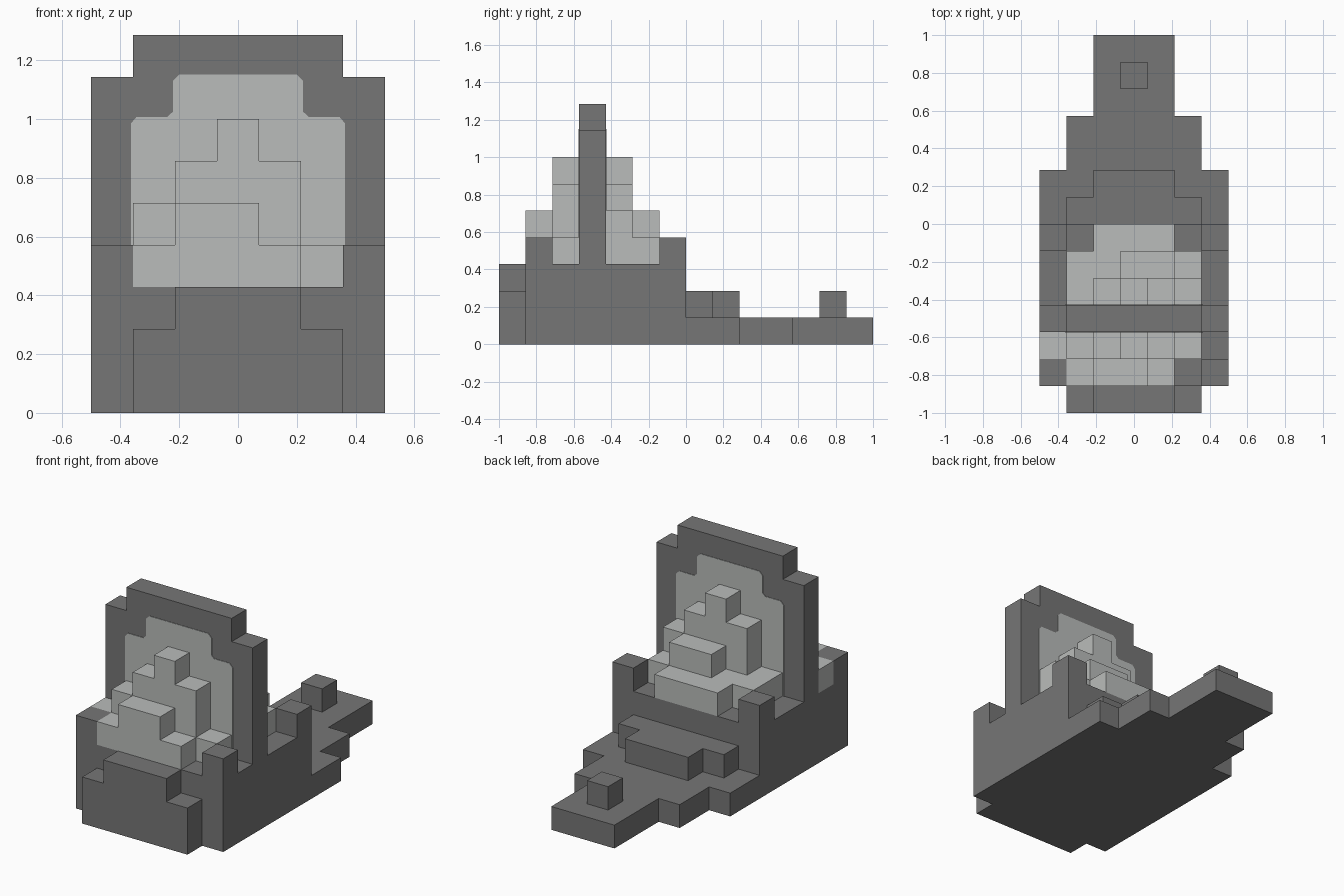
import bpy, bmesh
from mathutils import Vector

old = bpy.data.objects.get("Cube")
if old:
    bpy.data.objects.remove(old, do_unlink=True)

U = 1 / 7                      # one block
ORIGIN = Vector((-3.5, -7, 0))  # block grid corner


def material(name, rgb):
    mat = bpy.data.materials.new(name)
    mat.use_nodes = True
    mat.diffuse_color = (*rgb, 1)
    mat.node_tree.nodes["Principled BSDF"].inputs["Base Color"].default_value = (*rgb, 1)
    return mat


DARK = material("dark grey", (0.18, 0.18, 0.18))
LIGHT = material("light grey", (0.49, 0.505, 0.495))


def finish(name, bm, mat):
    mesh = bpy.data.meshes.new(name)
    bm.to_mesh(mesh)
    bm.free()
    mesh.materials.append(mat)
    obj = bpy.data.objects.new(name, mesh)
    bpy.context.collection.objects.link(obj)
    return obj


def blocks(name, mat, *boxes):
    """Skin a union of block ranges (x0, x1, y0, y1, z0, z1) as one clean solid."""
    cells = {(x, y, z) for a, b, c, d, e, f in boxes
             for x in range(a, b) for y in range(c, d) for z in range(e, f)}
    bm = bmesh.new()
    for cell in cells:
        for axis in range(3):
            for side in (0, 1):
                near = list(cell)
                near[axis] += 2 * side - 1
                if tuple(near) in cells:
                    continue
                u, v = (axis + 1) % 3, (axis + 2) % 3
                ring = []
                for du, dv in ((0, 0), (1, 0), (1, 1), (0, 1)):
                    p = Vector(cell) + ORIGIN
                    p[axis] += side
                    p[u] += du
                    p[v] += dv
                    ring.append(bm.verts.new(p * U))
                bm.faces.new(ring if side else ring[::-1])
    bmesh.ops.remove_doubles(bm, verts=bm.verts, dist=0.001)
    bmesh.ops.dissolve_limit(bm, angle_limit=0.01, verts=bm.verts, edges=bm.edges)
    return finish(name, bm, mat)


# Hull with stepped nose and four raised corner posts
posts = [(x, x + 1, y, y + 1, 3, 4) for x in (0, 6) for y in (1, 6)]
blocks("hull", DARK, (0, 7, 1, 7, 0, 3), (1, 6, 0, 1, 0, 2), (2, 5, 0, 1, 2, 3), *posts)

# Tapering tail with a raised step and a knob
blocks("tail", DARK, (0, 7, 7, 9, 0, 1), (1, 6, 9, 11, 0, 1), (2, 5, 11, 14, 0, 1),
       (1, 6, 7, 8, 1, 2), (2, 5, 8, 9, 1, 2))
blocks("tail_knob", DARK, (3, 4, 12, 13, 1, 2))

# Upright panel across the hull
blocks("upright_panel", DARK, (0, 7, 3, 4, 3, 8), (1, 6, 3, 4, 8, 9))

# Stepped light mounds in front of and behind the panel
blocks("front_mound", LIGHT, (0, 6, 2, 3, 3, 4), (1, 5, 2, 3, 4, 5), (2, 5, 2, 3, 5, 6),
       (3, 4, 2, 3, 6, 7), (1, 5, 1, 2, 3, 4), (2, 4, 1, 2, 4, 5))
blocks("rear_mound", LIGHT, (1, 6, 4, 6, 3, 4), (2, 6, 4, 5, 4, 5), (2, 5, 4, 5, 5, 6),
       (3, 4, 4, 5, 6, 7), (3, 5, 5, 6, 4, 5), (2, 5, 6, 7, 3, 4))

# Light painted patch with clipped corners on both panel faces
half = [(0.365, 3 * U), (0.365, 0.985), (0.345, 1.008), (0.24, 1.008),
        (0.222, 1.025), (0.222, 1.13), (0.2, 1.152)]
outline = half + [(-x, z) for x, z in reversed(half)]
for name, y in (("front_patch", -4 * U - 0.003), ("rear_patch", -3 * U)):
    bm = bmesh.new()
    face = bm.faces.new([bm.verts.new((x, y, z)) for x, z in outline])
    new = bmesh.ops.extrude_face_region(bm, geom=[face])["geom"]
    bmesh.ops.translate(bm, vec=(0, 0.003, 0),
                        verts=[g for g in new if isinstance(g, bmesh.types.BMVert)])
    bmesh.ops.recalc_face_normals(bm, faces=bm.faces)
    finish(name, bm, LIGHT)
